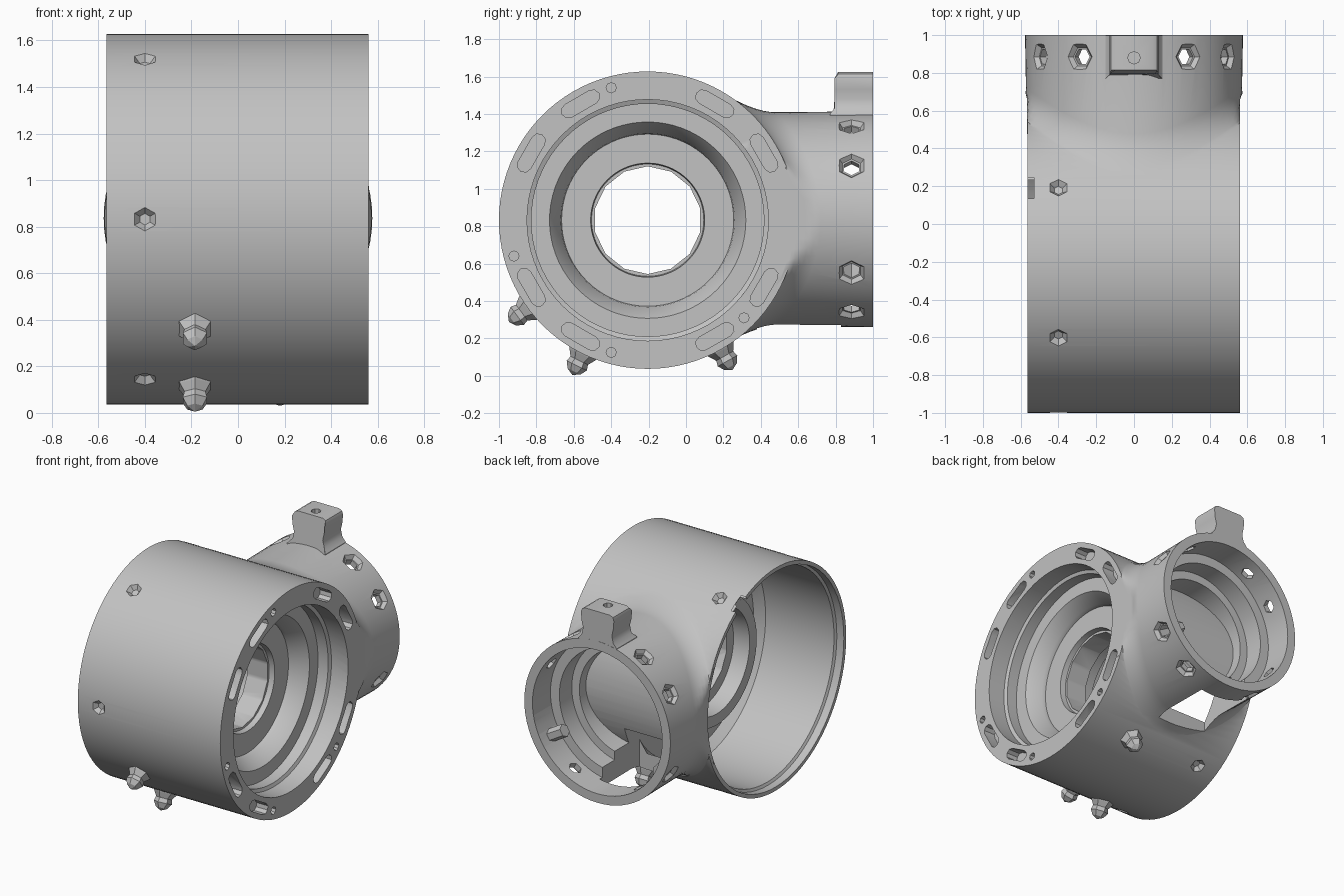
import bpy, bmesh, math
from mathutils import Matrix, Vector

cube = bpy.data.objects.get("Cube")
if cube:
    bpy.data.objects.remove(cube)

steel = bpy.data.materials.new("cast_grey")
steel.use_nodes = True
GREY = (0.54, 0.54, 0.54, 1)
steel.diffuse_color = GREY
steel.node_tree.nodes["Principled BSDF"].inputs["Base Color"].default_value = GREY

DRUM = Matrix.Translation((0, -0.205, 0.832))                                  # axis along x
BRANCH = Matrix.Translation((0, 0, 0.837)) @ Matrix.Rotation(math.pi / 2, 4, 'Z')  # axis along y
SPACING = (30, 60, 120, 150, 210, 240, 300, 330)


def finish(bm, name):
    bmesh.ops.recalc_face_normals(bm, faces=bm.faces)
    me = bpy.data.meshes.new(name)
    bm.to_mesh(me)
    bm.free()
    me.materials.append(steel)
    ob = bpy.data.objects.new(name, me)
    bpy.context.collection.objects.link(ob)
    return ob


def lathe(name, profile, frame, sides=72, closed=False):
    """Spin (axial, radius) points about the local x axis."""
    bm = bmesh.new()
    vs = [bm.verts.new((t, 0, r)) for t, r in profile]
    es = [bm.edges.new(p) for p in zip(vs, vs[1:])]
    if closed:
        es.append(bm.edges.new((vs[-1], vs[0])))
    bmesh.ops.spin(bm, geom=vs + es, cent=(0, 0, 0), axis=(1, 0, 0),
                   angle=math.tau, steps=sides)
    bmesh.ops.remove_doubles(bm, verts=bm.verts, dist=0.0002)
    bmesh.ops.transform(bm, matrix=frame, verts=bm.verts)
    return finish(bm, name)


def plug(name, steps, frame, sides=72):
    """Solid of revolution from axial steps."""
    return lathe(name, [(steps[0][0], 0)] + steps + [(steps[-1][0], 0)], frame, sides)


def radial(frame, axial, degrees, radius):
    """Frame on a tube surface with z pointing outwards."""
    return (frame @ Matrix.Rotation(math.radians(degrees), 4, 'X')
            @ Matrix.Translation((axial, 0, radius)))


def cone(bm, frame, r1, r2, depth, sides=6):
    bmesh.ops.create_cone(bm, cap_ends=True, segments=sides, radius1=r1, radius2=r2,
                          depth=depth, matrix=frame)


def box(name, frame, size):
    bm = bmesh.new()
    bmesh.ops.create_cube(bm, size=1, matrix=frame @ Matrix.Diagonal((*size, 1)))
    return finish(bm, name)


def prism(name, points, frame, depth):
    bm = bmesh.new()
    face = bm.faces.new([bm.verts.new((x, y, 0)) for x, y in points])
    ext = bmesh.ops.extrude_face_region(bm, geom=[face])
    up = [v for v in ext["geom"] if isinstance(v, bmesh.types.BMVert)]
    bmesh.ops.translate(bm, vec=(0, 0, depth), verts=up)
    bmesh.ops.transform(bm, matrix=frame, verts=bm.verts)
    return finish(bm, name)


def combine(target, other, operation):
    mod = target.modifiers.new(operation, 'BOOLEAN')
    mod.operation, mod.solver, mod.object = operation, 'EXACT', other
    bpy.context.view_layer.objects.active = target
    bpy.ops.object.modifier_apply(modifier=mod.name)
    bpy.data.objects.remove(other)


# Drum and side branch; the blend ring follows the drum surface and is held within its width
body = plug("housing", [(-0.565, 0.795), (0.56, 0.795)], DRUM, 96)
flare = [(-0.25, 0.7)]
for i in range(9):
    a = i / 8 * math.pi / 2
    flare.append((0.13 - 0.15 * math.cos(a), 0.682 - 0.11 * math.sin(a)))
branch = plug("branch", flare + [(1.0, 0.577)], BRANCH)
for v in branch.data.vertices:
    if v.co.y < 0.9:
        if v.co.y < 0.1:
            v.co.x = max(-0.566, min(0.561, v.co.x))
        z = min(0.78, abs(v.co.z - 0.837))
        v.co.y += math.sqrt(0.795 ** 2 - z * z) - 0.205
combine(body, branch, 'UNION')

# Lug on top of the branch, rounded head on a flared neck
half = [(0.16, 1.3), (0.15, 1.4), (0.125, 1.43), (0.113, 1.48), (0.125, 1.53),
        (0.13, 1.59), (0.122, 1.613), (0.1, 1.625)]
outline = half + [(-x, z) for x, z in reversed(half)]
lug = prism("lug", outline, Matrix.Translation((0, 0.999, 0))
            @ Matrix.Rotation(math.pi / 2, 4, 'X'), 0.205)
for v in lug.data.vertices:
    if v.co.y < 0.9:
        v.co.y += 0.02 if v.co.z > 1.6 else -0.025 if v.co.z < 1.42 else 0
combine(body, lug, 'UNION')

# Stepped recess on the left end, then the central bore
combine(body, plug("stepped_recess", [(0.7, 0.645), (0.43, 0.645), (0.42, 0.622), (0.34, 0.622),
                                      (0.34, 0.525), (0.25, 0.465), (0.22, 0.46),
                                      (0.22, 0.305), (0.18, 0.3)], DRUM), 'DIFFERENCE')
combine(body, plug("bore", [(-0.9, 0.288), (0.9, 0.288)], DRUM, 14), 'DIFFERENCE')

# Deep open chamber on the right end around a counterbored hub
combine(body, lathe("chamber", [(-0.7, 0.768), (-0.51, 0.768), (-0.5, 0.75), (0.04, 0.75),
                                (0.1, 0.7), (0.1, 0.45), (-0.1, 0.45), (-0.1, 0.37),
                                (0.02, 0.36), (0.02, 0.1), (-0.7, 0.1)],
                    DRUM, closed=True), 'DIFFERENCE')

# Branch bore with shoulders, ending on the drum wall
branch_bore = plug("branch_bore", [(1.2, 0.515), (0.8, 0.51), (0.8, 0.44), (0.66, 0.44),
                                   (0.66, 0.38), (0.4, 0.38)], BRANCH)
combine(branch_bore, plug("drum_wall", [(-0.9, 0.792), (0.9, 0.792)], DRUM, 96), 'DIFFERENCE')
combine(body, branch_bore, 'DIFFERENCE')

# Window under the branch, open to the chamber
combine(body, box("window", Matrix.Translation((-0.1, 0.605, 0.3)), (0.402, 0.45, 0.58)),
        'DIFFERENCE')

# Rounded slots in the left end face
for a in SPACING:
    pts = []
    for end in (1, -1):
        for k in range(5):
            t = math.radians(-90 + 45 * k)
            pts.append((end * (0.075 + 0.038 * math.cos(t)), end * 0.038 * math.sin(t)))
    # slots sit tangentially on the ring
    frame = (DRUM @ Matrix.Rotation(math.radians(a), 4, 'X')
             @ Matrix.Translation((0.47, 0.718, 0)) @ Matrix.Rotation(math.pi / 2, 4, 'Y'))
    combine(body, prism("slot", pts, frame, 0.2), 'DIFFERENCE')

# Small holes: end face screws, branch bolts and lug pin
bm = bmesh.new()
for y, z in ((-0.4, 1.54), (-0.92, 0.64), (0.31, 0.31), (-0.4, 0.125)):
    cone(bm, Matrix.Translation((0.56, y, z)) @ Matrix.Rotation(math.pi / 2, 4, 'Y'),
         0.027, 0.027, 0.2, 8)
for a in SPACING:
    cone(bm, radial(BRANCH, 0.885, a, 0.54), 0.045, 0.045, 0.3)
cone(bm, Matrix.Translation((0, 0.88, 1.6)), 0.033, 0.033, 0.16, 8)
combine(body, finish(bm, "small_holes"), 'DIFFERENCE')

# Countersinks for the bolts and blind pin dimples around the drum
bm = bmesh.new()
for a in SPACING:
    cone(bm, radial(BRANCH, 0.885, a, 0.573), 0.055, 0.095, 0.05)
for a in (30, 90, 150, 210, 330):
    cone(bm, radial(DRUM, -0.4, a, 0.79), 0.025, 0.07, 0.05)
combine(body, finish(bm, "countersinks"), 'DIFFERENCE')

# Notch in the thin right rim
combine(body, box("notch", radial(DRUM, -0.57, -30, 0.78), (0.08, 0.13, 0.12)), 'DIFFERENCE')

bpy.ops.object.select_all(action='DESELECT')
body.select_set(True)
bpy.context.view_layer.objects.active = body
bpy.ops.object.shade_smooth_by_angle(angle=math.radians(30))

# Faceted nipples on the underside: flared foot, waist, head and pointed tip
for name, x, y, z in (("front_nipple", -0.185, -0.695, -0.51),
                      ("lower_nipple", -0.185, -0.38, -0.78),
                      ("rear_nipple", 0.18, 0.42, -0.74)):
    direction = Vector((0, y, z)).normalized()
    frame = (DRUM @ Matrix.Translation(Vector((x, 0, 0)) + direction * 0.77)
             @ direction.to_track_quat('X', 'Z').to_matrix().to_4x4())
    lathe(name, [(0, 0), (0, 0.09), (0.03, 0.075), (0.065, 0.052), (0.095, 0.06),
                 (0.13, 0.038), (0.15, 0)], frame, 6)
